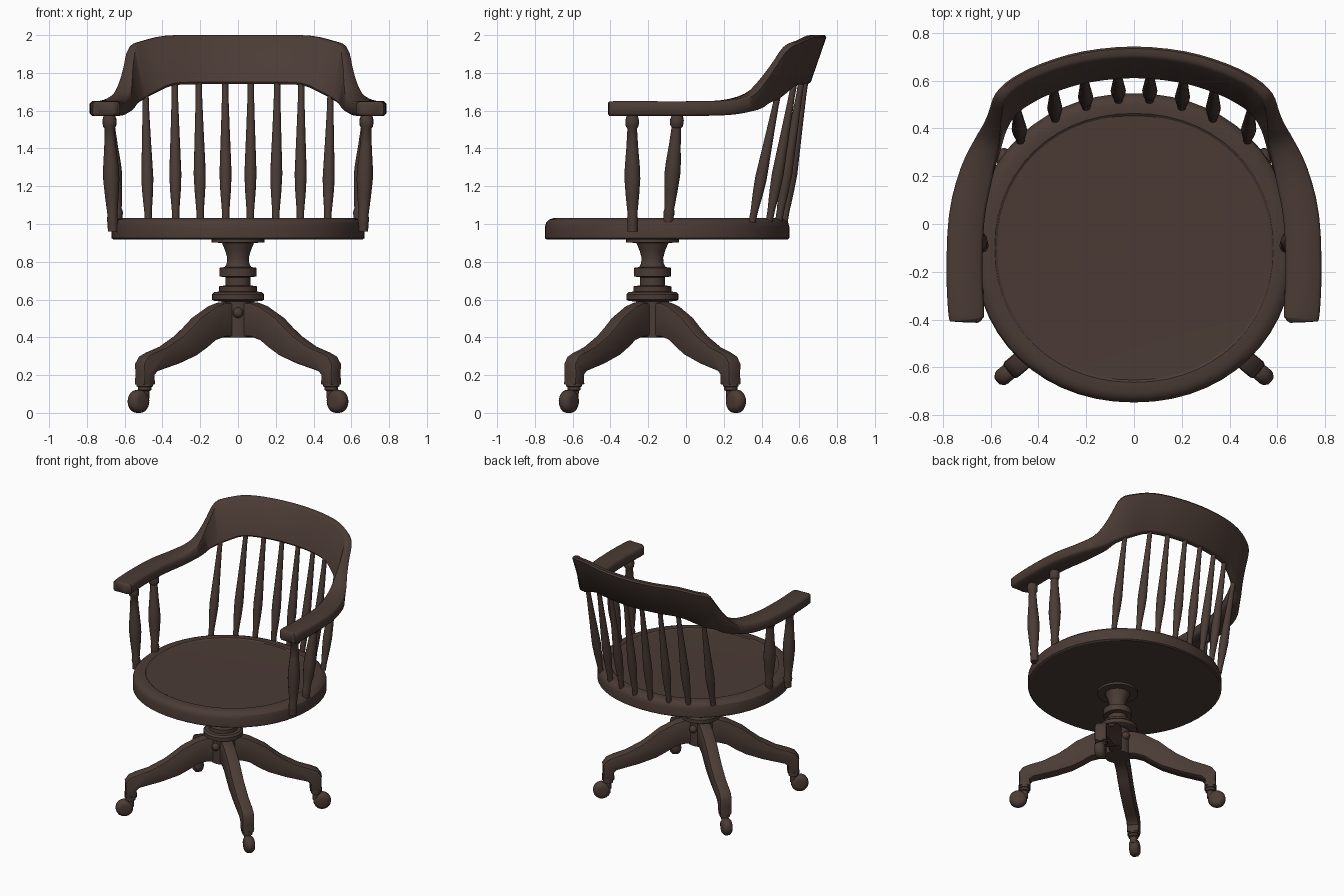
import bpy, bmesh, math
from mathutils import Vector, Matrix

if "Cube" in bpy.data.objects:
    bpy.data.objects.remove(bpy.data.objects["Cube"])

wood = bpy.data.materials.new("dark_walnut")
wood.diffuse_color = (0.070, 0.044, 0.036, 1)
wood.use_nodes = True
wood.node_tree.nodes["Principled BSDF"].inputs["Base Color"].default_value = wood.diffuse_color


def finish(name, bm, angle=40):
    """Turn a bmesh into a named, smooth-by-angle object."""
    bmesh.ops.recalc_face_normals(bm, faces=bm.faces)
    me = bpy.data.meshes.new(name)
    bm.to_mesh(me)
    bm.free()
    me.materials.append(wood)
    ob = bpy.data.objects.new(name, me)
    bpy.context.collection.objects.link(ob)
    bpy.ops.object.select_all(action='DESELECT')
    ob.select_set(True)
    bpy.context.view_layer.objects.active = ob
    bpy.ops.object.shade_smooth_by_angle(angle=math.radians(angle))
    return ob


def loft(name, rings, angle=40):
    """Skin a list of closed point rings and cap both ends."""
    bm = bmesh.new()
    loops = [[bm.verts.new(p) for p in ring] for ring in rings]
    n = len(loops[0])
    for a, b in zip(loops, loops[1:]):
        for i in range(n):
            j = (i + 1) % n
            bm.faces.new((a[i], a[j], b[j], b[i]))
    bm.faces.new(loops[0])
    bm.faces.new(loops[-1])
    return finish(name, bm, angle)


def turned(name, start, end, profile, n=14, angle=40):
    """Lathe a (fraction, radius) profile along the line start-end."""
    start, end = Vector(start), Vector(end)
    q = Vector((0, 0, 1)).rotation_difference(end - start)
    rings = []
    for f, r in profile:
        c = start.lerp(end, f)
        rings.append([c + q @ Vector((r * math.cos(k * math.tau / n),
                                      r * math.sin(k * math.tau / n), 0)) for k in range(n)])
    return loft(name, rings, angle)


# Seat: slightly squared oval with a rolled edge and a shallow dish
def oval(scale, z, n=56):
    pts = []
    for k in range(n):
        c, s = math.cos(k * math.tau / n), math.sin(k * math.tau / n)
        e = 2 / 2.1
        pts.append((0.67 * scale * math.copysign(abs(c) ** e, c),
                    -0.1 + 0.647 * scale * math.copysign(abs(s) ** e, s), z))
    return pts


loft("seat", [oval(*s) for s in [(0.985, 0.918), (1, 0.925), (1, 0.985), (0.99, 1.008), (0.965, 1.024),
                                 (0.93, 1.031), (0.87, 1.031), (0.855, 1.024), (0.4, 1.020)]], 30)

# Arms and crest rail in one sweep: bottom xyz, top xyz, thickness (right half)
half = [(0, .632, 1.74, 0, .722, 2.0, .05),
        (.2, .612, 1.74, .21, .702, 2.0, .05),
        (.35, .567, 1.733, .38, .652, 1.997, .05),
        (.45, .517, 1.69, .50, .592, 1.97, .05),
        (.51, .475, 1.66, .562, .53, 1.94, .055),
        (.545, .43, 1.64, .582, .465, 1.85, .06),
        (.575, .385, 1.612, .597, .40, 1.76, .08),
        (.61, .32, 1.595, .62, .33, 1.69, .11),
        (.66, .21, 1.577, .66, .21, 1.656, .14),
        (.70, .03, 1.572, .70, .03, 1.65, .15),
        (.71, -.2, 1.572, .71, -.2, 1.65, .15),
        (.702, -.375, 1.572, .702, -.375, 1.65, .15),
        (.70, -.402, 1.574, .70, -.402, 1.648, .13),
        (.70, -.412, 1.58, .70, -.412, 1.642, .09)]
stations = [(-s[0], s[1], s[2], -s[3], *s[4:]) for s in half[:0:-1]] + half


def smooth_path(pts, sub=3):
    """Catmull-Rom interpolation of the stations."""
    out = []
    for i in range(len(pts) - 1):
        p = [pts[max(i - 1, 0)], pts[i], pts[i + 1], pts[min(i + 2, len(pts) - 1)]]
        for k in range(sub):
            t = k / sub
            out.append(tuple(0.5 * (2 * b + (c - a) * t + (2 * a - 5 * b + 4 * c - d) * t * t
                                    + (3 * b - a - 3 * c + d) * t ** 3) for a, b, c, d in zip(*p)))
    return out + [pts[-1]]


path = smooth_path(stations)
rings = []
for i, s in enumerate(path):
    a, b = path[max(i - 1, 0)], path[min(i + 1, len(path) - 1)]
    t = Vector((b[0] - a[0], b[1] - a[1], 0)).normalized()
    out = Vector((-t.y, t.x, 0))
    lo, hi, w = Vector(s[0:3]), Vector(s[3:6]), s[6] / 2
    c = 0.012
    u = c / (hi - lo).length
    rings.append([lo.lerp(hi, f) + out * o for f, o in
                  [(0, -w + c), (0, w - c), (u, w), (1 - u, w), (1, w - c), (1, -w + c), (1 - u, -w), (u, -w)]])
loft("arm_and_crest_rail", rings, 50)

# Back spindles and arm posts, both sides
spindle = [(0, .019), (.08, .020), (.22, .028), (.34, .032), (.45, .029), (.7, .022), (.9, .017), (1, .017)]
post = [(0, .027), (.07, .027), (.10, .031), (.14, .026), (.3, .036), (.45, .043), (.55, .041),
        (.72, .032), (.88, .026), (.9, .035), (.95, .037), (1, .028)]
for sx in (1, -1):
    side = "right" if sx > 0 else "left"
    for k, (xb, yb, xt, yt, zt) in enumerate([(.065, .52, .068, .632, 1.76), (.2, .49, .208, .612, 1.76),
                                              (.33, .44, .335, .573, 1.75), (.475, .35, .49, .487, 1.69)]):
        turned(f"back_spindle_{side}_{k + 1}", (sx * xb, yb, 1.01), (sx * xt, yt, zt), spindle)
    turned(f"front_arm_post_{side}", (sx * .662, -.283, .96), (sx * .682, -.285, 1.58), post)
    turned(f"rear_arm_post_{side}", (sx * .635, -.095, 1.0), (sx * .682, -.045, 1.58), post)

# Swivel column and hub, lathed about the base centre
BASE = Vector((0, -.178, 0))
column = [(.40, .088), (.59, .088), (.592, .125), (.60, .138), (.628, .138), (.64, .125), (.642, .10),
          (.67, .10), (.675, .066), (.718, .066), (.722, .098), (.768, .098), (.772, .07), (.79, .06),
          (.82, .057), (.86, .068), (.90, .085), (.902, .14), (.922, .14)]
turned("swivel_column", BASE, BASE + Vector((0, 0, 1)), column, 28, 35)

# Round bolt heads on the front and back of the hub
for name, s in (("front", -1), ("back", 1)):
    bm = bmesh.new()
    bmesh.ops.create_uvsphere(bm, u_segments=14, v_segments=8, radius=.028,
                              matrix=Matrix.Translation(BASE + Vector((0, s * .09, .53))))
    finish(f"{name}_hub_bolt", bm)

# Four curved legs with casters: side profile in (radius, height)
leg_side = [(.04, .585), (.12, .583), (.18, .565), (.29, .505), (.35, .455), (.41, .41), (.52, .35),
            (.61, .32), (.655, .30), (.683, .26), (.68, .2), (.685, .15), (.603, .15), (.605, .2),
            (.585, .22), (.53, .235), (.43, .262), (.31, .305), (.24, .345), (.18, .385), (.12, .402), (.04, .402)]
HW = .043
for name, deg in (("front_right", -40), ("front_left", -140), ("back_right", 40), ("back_left", 140)):
    place = Matrix.Translation(BASE) @ Matrix.Rotation(math.radians(deg), 4, 'Z')

    bm = bmesh.new()
    face = bm.faces.new([bm.verts.new((r, -HW, z)) for r, z in leg_side])
    ext = bmesh.ops.extrude_face_region(bm, geom=[face])
    bmesh.ops.translate(bm, vec=(0, 2 * HW, 0),
                        verts=[v for v in ext["geom"] if isinstance(v, bmesh.types.BMVert)])
    rim = [e for e in bm.edges if abs(e.verts[0].co.y - e.verts[1].co.y) < 1e-5]
    bmesh.ops.bevel(bm, geom=rim, offset=.014, segments=2, profile=.5, affect='EDGES')
    bm.transform(place)
    finish(f"{name}_leg", bm)

    turned(f"{name}_caster_stem", place @ Vector((.645, 0, .07)), place @ Vector((.645, 0, .155)),
           [(0, .024), (.55, .026), (.6, .036), (.8, .036), (.82, .043), (1, .043)], 14)
    turned(f"{name}_caster_wheel", place @ Vector((.688, -.036, .061)), place @ Vector((.688, .036, .061)),
           [(0, .03), (.04, .044), (.25, .060), (.5, .062), (.75, .060), (.96, .044), (1, .03)], 16)
